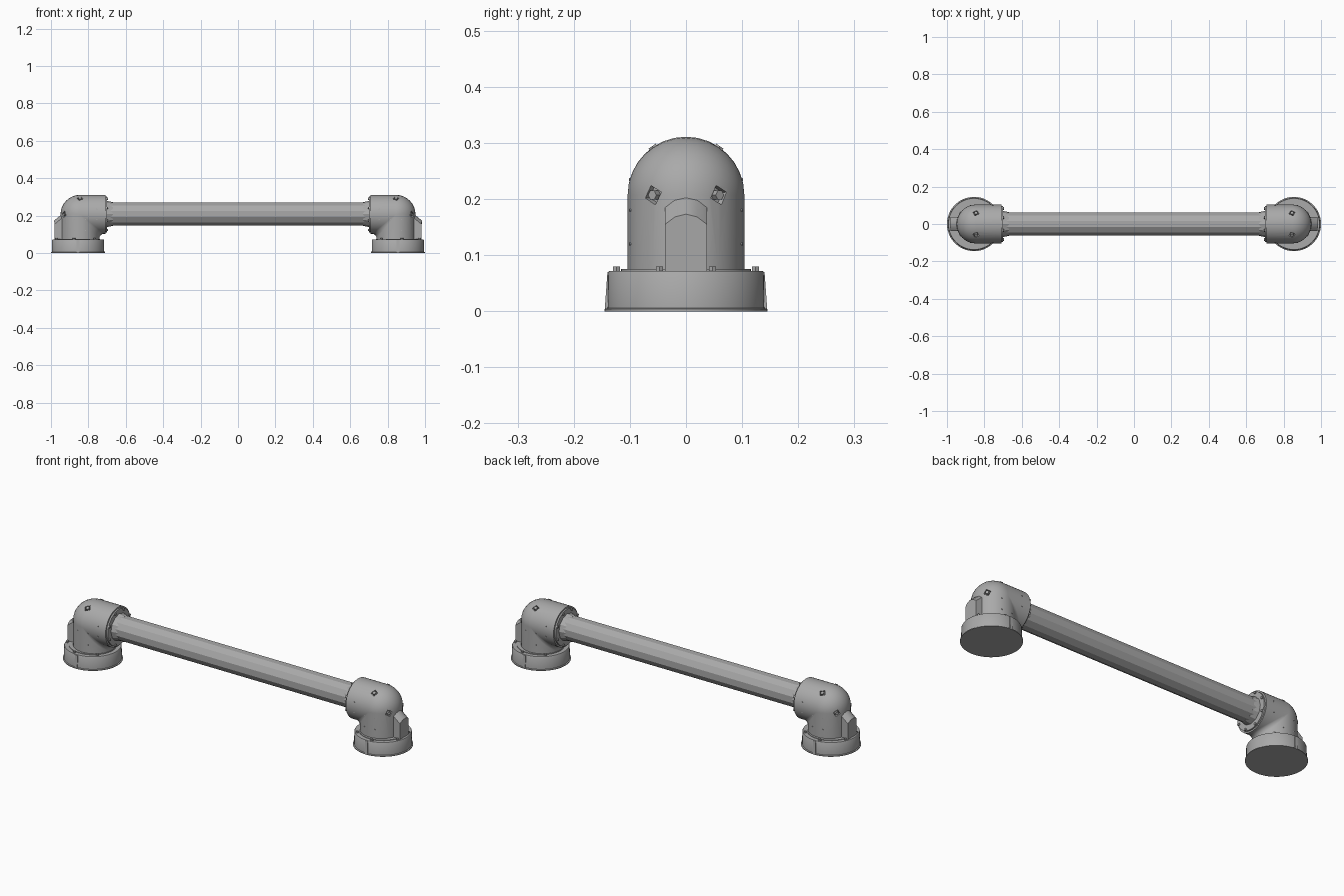
import bpy, bmesh, math
from mathutils import Matrix, Vector

cube = bpy.data.objects.get("Cube")
if cube:
    bpy.data.objects.remove(cube)

metal = bpy.data.materials.new("grey metal")
metal.use_nodes = True
GREY = (0.4, 0.4, 0.4, 1)
metal.diffuse_color = GREY
metal.node_tree.nodes["Principled BSDF"].inputs["Base Color"].default_value = GREY

BASE_X = 0.855            # centre of each round foot
AXIS_X, AXIS_Z = 0.845, 0.207   # where the two elbow axes meet
R = 0.104                 # elbow radius
END_X = 0.708             # elbow mouth


def finish(name, bm, side=1, angle=None):
    """Turn a bmesh into an object, mirrored in x when side is -1."""
    bmesh.ops.transform(bm, matrix=Matrix.Diagonal((side, 1, 1, 1)), verts=bm.verts)
    bmesh.ops.recalc_face_normals(bm, faces=bm.faces)
    mesh = bpy.data.meshes.new(name)
    bm.to_mesh(mesh)
    bm.free()
    mesh.materials.append(metal)
    obj = bpy.data.objects.new(name, mesh)
    bpy.context.collection.objects.link(obj)
    if angle:
        soften(mesh, angle)
    return obj


def soften(mesh, angle):
    for p in mesh.polygons:
        p.use_smooth = True
    mesh.set_sharp_from_angle(angle=math.radians(angle))


def loft(bm, rings):
    """Skin closed rings of points and cap both ends."""
    rows = [[bm.verts.new(p) for p in ring] for ring in rings]
    n = len(rows[0])
    for a, b in zip(rows, rows[1:]):
        for i in range(n):
            j = (i + 1) % n
            bm.faces.new((a[i], a[j], b[j], b[i]))
    bm.faces.new(rows[0][::-1])
    bm.faces.new(rows[-1])


def lathe(bm, profile, origin, axis, sides, turn=0.0):
    """Revolve (radius, distance) pairs about an axis."""
    rot = Vector(axis).to_track_quat('Z', 'Y')
    rings = []
    for r, d in profile:
        angles = [turn + math.tau * i / sides for i in range(sides)]
        rings.append([Vector(origin) + rot @ Vector((r * math.cos(a), r * math.sin(a), d))
                      for a in angles])
    loft(bm, rings)


def bolt(bm, origin, axis, radius, height):
    lathe(bm, [(radius, -0.003), (radius, height)], origin, axis, 6)


# pocket positions on the dome, as directions from the elbow centre
POCKETS = [Vector((x, y, z)).normalized()
           for x, z in ((0.84, 0.0), (0.0, 0.84)) for y in (-0.58, 0.58)]
CENTRE = Vector((AXIS_X, 0, AXIS_Z))


def make_elbow(side, label):
    # vertical barrel, spherical outer corner and horizontal barrel in one skin
    n, steps, rings = 32, 8, []
    spokes = [math.tau * i / n for i in range(n)]
    rings.append([(AXIS_X + R * math.cos(a), R * math.sin(a), 0.068) for a in spokes])
    for k in range(steps + 1):
        t = math.pi / 2 * k / steps
        ring = []
        for a in spokes:
            c = R * math.cos(a)
            bend = max(c, 0.001) if c > 0 else max(-0.24 * c, 0.001)
            ring.append((AXIS_X + c - bend + bend * math.cos(t), R * math.sin(a),
                         AXIS_Z + c - bend + bend * math.sin(t)))
        rings.append(ring)
    rings.append([(END_X, R * math.sin(a), AXIS_Z + R * math.cos(a)) for a in spokes])
    bm = bmesh.new()
    loft(bm, rings)
    elbow = finish(label + "_elbow", bm, side)

    # screw pockets cut into the dome
    bm = bmesh.new()
    for d in POCKETS:
        lathe(bm, [(0.016, -0.012), (0.022, 0.02)], CENTRE + d * R, d, 4, 0.3)
    cutter = finish(label + "_pocket_cutter", bm, side)
    cutter.hide_render = True
    cut = elbow.modifiers.new("pockets", 'BOOLEAN')
    cut.operation, cut.solver, cut.object = 'DIFFERENCE', 'EXACT', cutter
    graph = bpy.context.evaluated_depsgraph_get()
    mesh = bpy.data.meshes.new_from_object(elbow.evaluated_get(graph))
    elbow.modifiers.clear()
    elbow.data = mesh
    bpy.data.objects.remove(cutter)
    soften(mesh, 35)

    # screws seated in the pockets
    bm = bmesh.new()
    for d in POCKETS:
        bolt(bm, CENTRE + d * (R - 0.011), d, 0.009, 0.013)
    finish(label + "_pocket_screws", bm, side)


def make_end(side, label):
    make_elbow(side, label)

    # round foot with a thin bottom lip and a raised top ring
    bm = bmesh.new()
    lathe(bm, [(0.145, 0), (0.145, 0.004), (0.14, 0.006), (0.139, 0.069), (0.137, 0.072),
               (0.116, 0.072), (0.116, 0.075)], (BASE_X, 0, 0), (0, 0, 1), 48)
    finish(label + "_foot", bm, side, 35)

    # tapered keys on the front and back of the foot
    bm = bmesh.new()
    for s in (-1, 1):
        loft(bm, [[(BASE_X + x, s * 0.13, 0), (BASE_X + x, s * 0.145, 0),
                   (BASE_X + x, s * 0.14, 0.07), (BASE_X + x, s * 0.13, 0.07)]
                  for x in (-0.008, 0.008)])
    finish(label + "_foot_keys", bm, side)

    # bolts around the top of the foot
    bm = bmesh.new()
    for deg in (22, 80, 135):
        for s in (-1, 1):
            a = math.radians(deg * s)
            spot = (BASE_X + 0.126 * math.cos(a), 0.126 * math.sin(a), 0.072)
            bolt(bm, spot, (0, 0, 1), 0.007, 0.008)
    finish(label + "_foot_bolts", bm, side)

    # arched rib on the outer side
    arch = [(-0.037, 0.0), (-0.037, 0.155), (-0.02, 0.168), (0, 0.173),
            (0.02, 0.168), (0.037, 0.155), (0.037, 0.0)]
    bm = bmesh.new()
    rings = []
    for x, lift in ((0.9, 0.03), (0.948, 0.03), (0.984, 0.0)):
        rings.append([(x - 3 * y * y, y, z + lift if z else 0.07) for y, z in arch])
    loft(bm, rings)
    finish(label + "_outer_rib", bm, side, 30)

    # mouth ring and its bolts
    bm = bmesh.new()
    lathe(bm, [(0.096, 0), (0.096, 0.012)], (END_X - 0.008, 0, AXIS_Z), (1, 0, 0), 32)
    finish(label + "_mouth_ring", bm, side, 35)
    bm = bmesh.new()
    for i in range(8):
        a = math.tau * (i + 0.5) / 8
        spot = (END_X - 0.007, 0.09 * math.cos(a), AXIS_Z + 0.09 * math.sin(a))
        bolt(bm, spot, (-1, 0, 0), 0.007, 0.007)
    finish(label + "_mouth_bolts", bm, side)

    # short tapered sleeve where the bar enters
    bm = bmesh.new()
    lathe(bm, [(0.07, 0), (0.063, 0.035)], (END_X - 0.006, 0, 0.209), (-1, 0, 0), 12)
    finish(label + "_bar_sleeve", bm, side)

    # small rivets on the front and back of the elbow
    bm = bmesh.new()
    for s in (-1, 1):
        for x, z in ((-0.03, 0.12), (0.03, 0.12), (-0.03, 0.18), (0.03, 0.18), (-0.09, 0.18),
                     (-0.09, 0.235)):
            off = x if x > -0.05 else z - AXIS_Z
            d = Vector((0, s * math.sqrt(R * R - off * off), 0))
            bolt(bm, (AXIS_X + x, d.y, z), d, 0.003, 0.0015)
    finish(label + "_rivets", bm, side)


for side, label in ((1, "left"), (-1, "right")):
    make_end(side, label)

# faceted bar joining the two elbows
bm = bmesh.new()
lathe(bm, [(0.064, 0), (0.064, 1.44)], (-0.72, 0, 0.209), (1, 0, 0), 12, math.pi / 12)
finish("grab_bar", bm)
